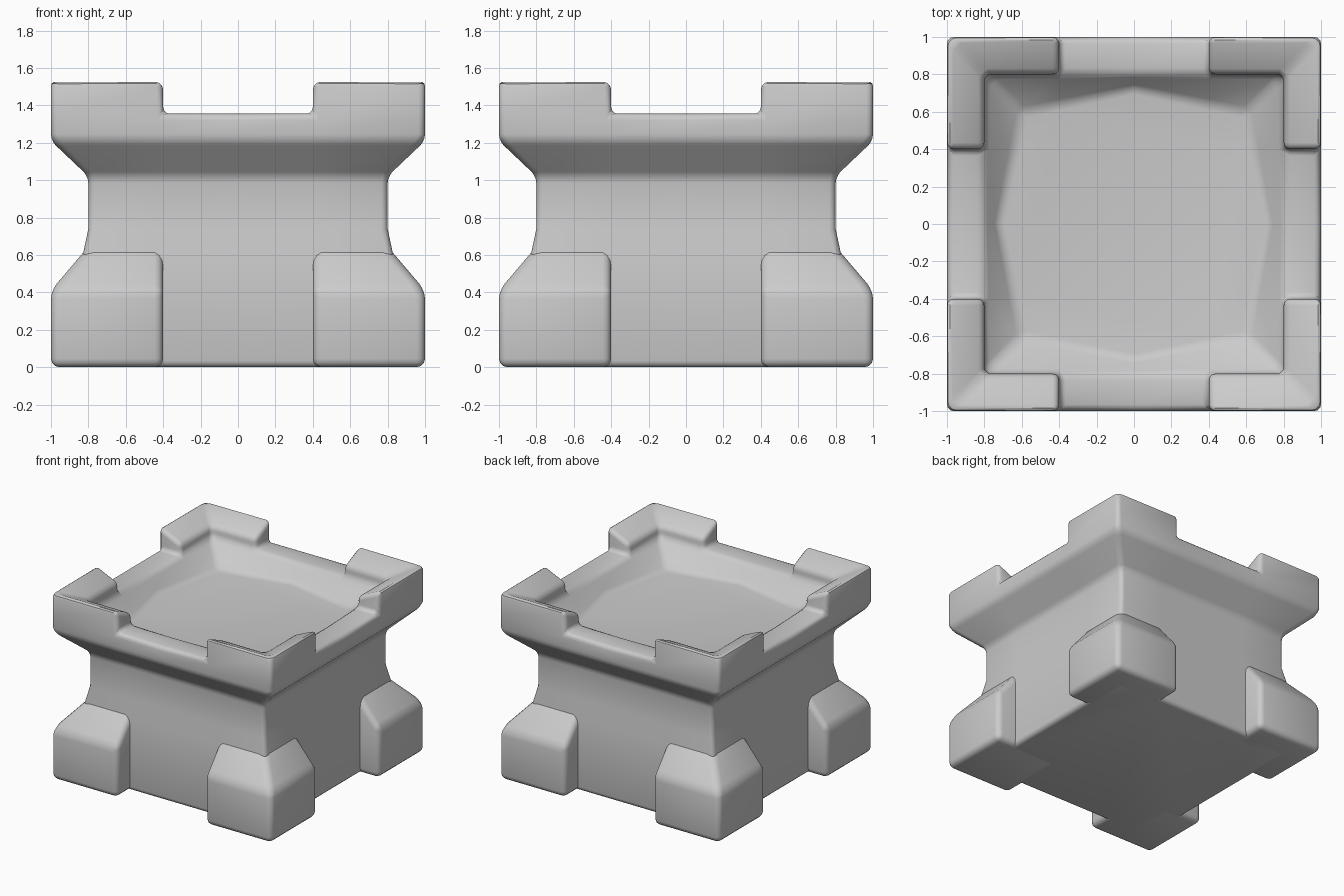
import bpy, bmesh, math

if "Cube" in bpy.data.objects:
    bpy.data.objects.remove(bpy.data.objects["Cube"])


def finish(name, bm, width):
    bmesh.ops.recalc_face_normals(bm, faces=bm.faces)
    mesh = bpy.data.meshes.new(name)
    bm.to_mesh(mesh)
    bm.free()
    ob = bpy.data.objects.new(name, mesh)
    bpy.context.collection.objects.link(ob)
    bpy.ops.object.select_all(action='DESELECT')
    ob.select_set(True)
    bpy.context.view_layer.objects.active = ob
    mod = ob.modifiers.new("soft_edges", 'BEVEL')
    mod.width = width
    mod.segments = 3
    mod.limit_method = 'ANGLE'
    mod.angle_limit = math.radians(28)
    bpy.ops.object.modifier_apply(modifier=mod.name)
    bpy.ops.object.shade_smooth_by_angle(angle=math.radians(35))
    return ob


def ring(bm, corner, mid, z):
    # square ring of 16 points, split where the battlements end
    pts = []
    for k in range(4):
        c, s = round(math.cos(k * math.pi / 2)), round(math.sin(k * math.pi / 2))
        for t in (-corner, -0.4, 0, 0.4):
            d = -(mid + (corner - mid) * abs(t) / corner)
            pts.append(bm.verts.new((c * t - s * d, s * t + c * d, z)))
    return pts


# Tower body with flared rim and sunken floor
profile = [(0.83, 0.83, 0), (0.83, 0.83, 0.6), (0.80, 0.80, 0.74),
           (0.80, 0.80, 1.02), (1, 1, 1.21), (1, 1, 1.355),
           (0.80, 0.80, 1.355), (0.60, 0.73, 1.21)]
bm = bmesh.new()
rings = [ring(bm, *p) for p in profile]
blocks = []
for j in range(len(rings) - 1):
    a, b = rings[j], rings[j + 1]
    for i in range(16):
        n = (i + 1) % 16
        f = bm.faces.new((a[i], a[n], b[n], b[i]))
        if j == 5 and i % 4 in (0, 3):
            blocks.append(f)
bm.faces.new(rings[0][::-1])
bm.faces.new(rings[-1])
bmesh.ops.recalc_face_normals(bm, faces=bm.faces)

# Corner battlements raised from the rim, tops sloping inward
res = bmesh.ops.extrude_face_region(bm, geom=blocks)
for v in [g for g in res['geom'] if isinstance(g, bmesh.types.BMVert)]:
    outer = max(abs(v.co.x), abs(v.co.y)) > 0.9
    v.co.z = 1.535 if outer else 1.445
left = [f for f in blocks if f.is_valid]
if left:
    bmesh.ops.delete(bm, geom=left, context='FACES_ONLY')
finish("tower_body", bm, 0.035)

# Four corner feet with sloped shoulders running into the body
for sx, xn in ((-1, "left"), (1, "right")):
    for sy, yn in ((-1, "front"), (1, "back")):
        bm = bmesh.new()
        for w, z in ((1, 0), (1, 0.41), (0.745, 0.71)):
            for x in (0.4, w):
                for y in (0.4, w):
                    bm.verts.new((sx * x, sy * y, z))
        bmesh.ops.convex_hull(bm, input=bm.verts)
        bmesh.ops.dissolve_limit(bm, angle_limit=0.02, verts=bm.verts, edges=bm.edges)
        finish(f"{yn}_{xn}_foot", bm, 0.045)
